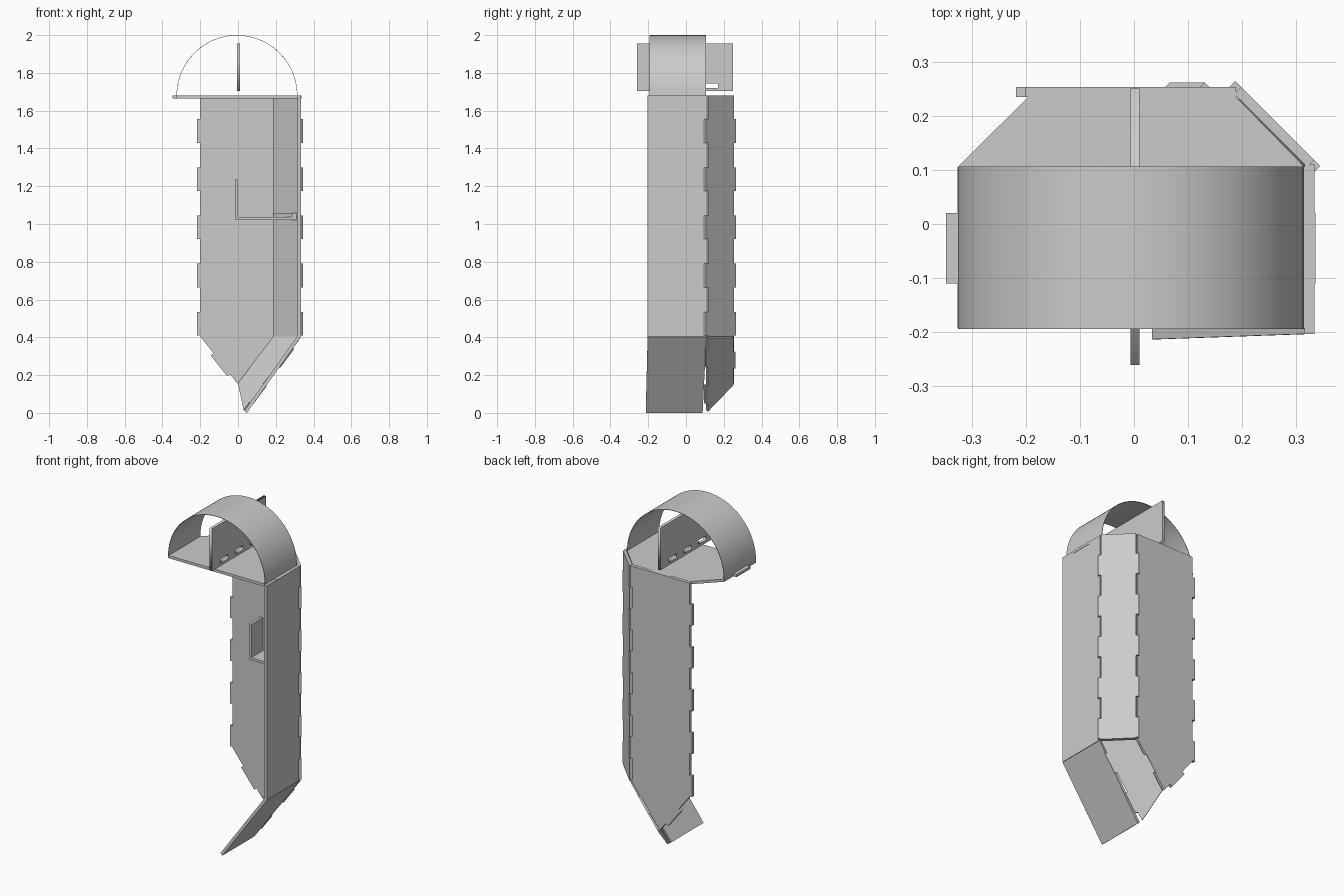
import bpy, bmesh, math
from mathutils import Vector as V

if "Cube" in bpy.data.objects:
    bpy.data.objects.remove(bpy.data.objects["Cube"])


def plate(name, pts, offset):
    """Flat sheet: 3D outline pushed along an offset vector."""
    bm = bmesh.new()
    face = bm.faces.new([bm.verts.new(p) for p in pts])
    ext = bmesh.ops.extrude_face_region(bm, geom=[face], use_keep_orig=True)
    bmesh.ops.translate(bm, vec=V(offset),
                        verts=[g for g in ext["geom"] if isinstance(g, bmesh.types.BMVert)])
    bmesh.ops.recalc_face_normals(bm, faces=bm.faces)
    me = bpy.data.meshes.new(name)
    bm.to_mesh(me)
    bm.free()
    ob = bpy.data.objects.new(name, me)
    bpy.context.collection.objects.link(ob)
    return ob


def edge(a, b, spans, out):
    """Edge from a to b with finger tabs at the given fractions."""
    a, b, out = V(a), V(b), V(out)
    pts = [a]
    for s, e in spans:
        p, q = a.lerp(b, s), a.lerp(b, e)
        pts += [p, p + out, q + out, q]
    return pts + [b]


Z0, Z1 = 0.405, 1.68
H = Z1 - Z0
up = [((z - Z0) / H, (z + 0.125 - Z0) / H) for z in (0.41, 0.665, 0.92, 1.175, 1.43)]
down = [(1 - e, 1 - s) for s, e in reversed(up)]
T = 0.018

# back panel with tabbed left side and pointed foot
back = edge((-0.2, 0.235, Z1), (-0.2, 0.235, Z0), down, (-0.018, 0, 0))
back += edge((-0.2, 0.235, Z0), (-0.003, 0.235, 0.155), [(0.36, 0.8)], (-0.015, 0, -0.011))[1:]
back += [V((0.188, 0.235, Z0)), V((0.188, 0.235, Z1))]
plate("back_panel", back, (0, T, 0))

# diagonal corner panel with tabs on both seams
d = V((0.011, -0.011, 0))
diag = edge((0.185, 0.24, Z1), (0.185, 0.24, Z0), down, -d)
diag += edge((0.32, 0.105, Z0), (0.32, 0.105, Z1), up, d)
plate("corner_panel", diag, (0.013, 0.013, 0))

# side panel
plate("side_panel", [(0.315, -0.203, Z0), (0.315, 0.11, Z0),
                     (0.315, 0.11, Z1), (0.315, -0.203, Z1)], (0.018, 0, 0))

# sloping floor panel under the side panel
plate("sloped_floor", [(0.333, -0.203, 0.402), (0.333, 0.108, 0.402),
                       (0.047, 0.088, 0.0), (0.047, -0.213, 0.0)], (-0.014, 0, 0.011))

# sloping corner panel under the diagonal panel
a, b = V((0.185, 0.24, Z0)), V((0.0, 0.24, 0.155))
c, e = V((0.03, 0.105, 0.015)), V((0.32, 0.105, Z0))
n = (b - a).cross(e - a).normalized()
if n.y < 0:
    n = -n
w = (e - a).normalized() * 0.014
spans = [(0.3, 0.65)]
plate("sloped_corner", edge(a, b, spans, -w) + edge(c, e, [(0.1, 0.35), (0.6, 0.85)], w), n * T)

# roof plate with tabs on left, right and back
roof = [V((-0.326, -0.192, 1.665)), V((0.315, -0.192, 1.665))]
roof += edge((0.315, -0.192, 1.665), (0.315, 0.105, 1.665), [(0.276, 0.714)], (0.02, 0, 0))[1:]
roof += edge((0.188, 0.235, 1.665), (-0.195, 0.235, 1.665), [(0.334, 0.674)], (0, 0.018, 0))
roof += edge((-0.326, 0.105, 1.665), (-0.326, -0.192, 1.665), [(0.286, 0.724)], (-0.021, 0, 0))[:-1]
plate("roof_plate", roof, (0, 0, 0.016))

# thin half-round canopy
N = 48
arc = [(r, math.pi * i / N) for r, seq in ((0.32, range(N + 1)), (0.3175, range(N, -1, -1)))
       for i in seq]
canopy = plate("canopy", [(-0.0055 + r * math.cos(t), -0.194, 1.68 + r * math.sin(t))
                          for r, t in arc], (0, 0.3, 0))
bpy.context.view_layer.objects.active = canopy
canopy.select_set(True)
bpy.ops.object.shade_smooth_by_angle(angle=math.radians(30))
canopy.select_set(False)

# upright fin with three slots, as a filled curve
cu = bpy.data.curves.new("fin", "CURVE")
cu.dimensions, cu.fill_mode, cu.extrude = "2D", "BOTH", 0.0085
rects = [(-0.26, 1.703, 0.25, 1.955)]
rects += [(y, 1.72, y + 0.07, 1.745) for y in (-0.18, -0.04, 0.1)]
for y0, z0, y1, z1 in rects:
    sp = cu.splines.new("POLY")
    sp.points.add(3)
    for p, (y, z) in zip(sp.points, ((y0, z0), (y1, z0), (y1, z1), (y0, z1))):
        p.co = (y, z, 0, 1)
    sp.use_cyclic_u = True
fin = bpy.data.objects.new("fin", cu)
fin.rotation_euler = (math.pi / 2, 0, math.pi / 2)
fin.location.x = 0.002
bpy.context.collection.objects.link(fin)

# inner shelf, its end wall and corner lug
plate("shelf", [(-0.015, 0.126, 1.022), (0.31, 0.112, 1.022),
                (0.188, 0.237, 1.022), (-0.015, 0.237, 1.022)], (0, 0, 0.016))
plate("shelf_wall", [(-0.017, 0.126, 1.038), (-0.017, 0.237, 1.038),
                     (-0.017, 0.237, 1.235), (-0.017, 0.126, 1.235)], (0.017, 0, 0))
plate("shelf_lug", [(0.31, 0.112, 1.038), (0.188, 0.237, 1.038),
                    (0.188, 0.21, 1.038), (0.285, 0.112, 1.038)], (0, 0, 0.02))
